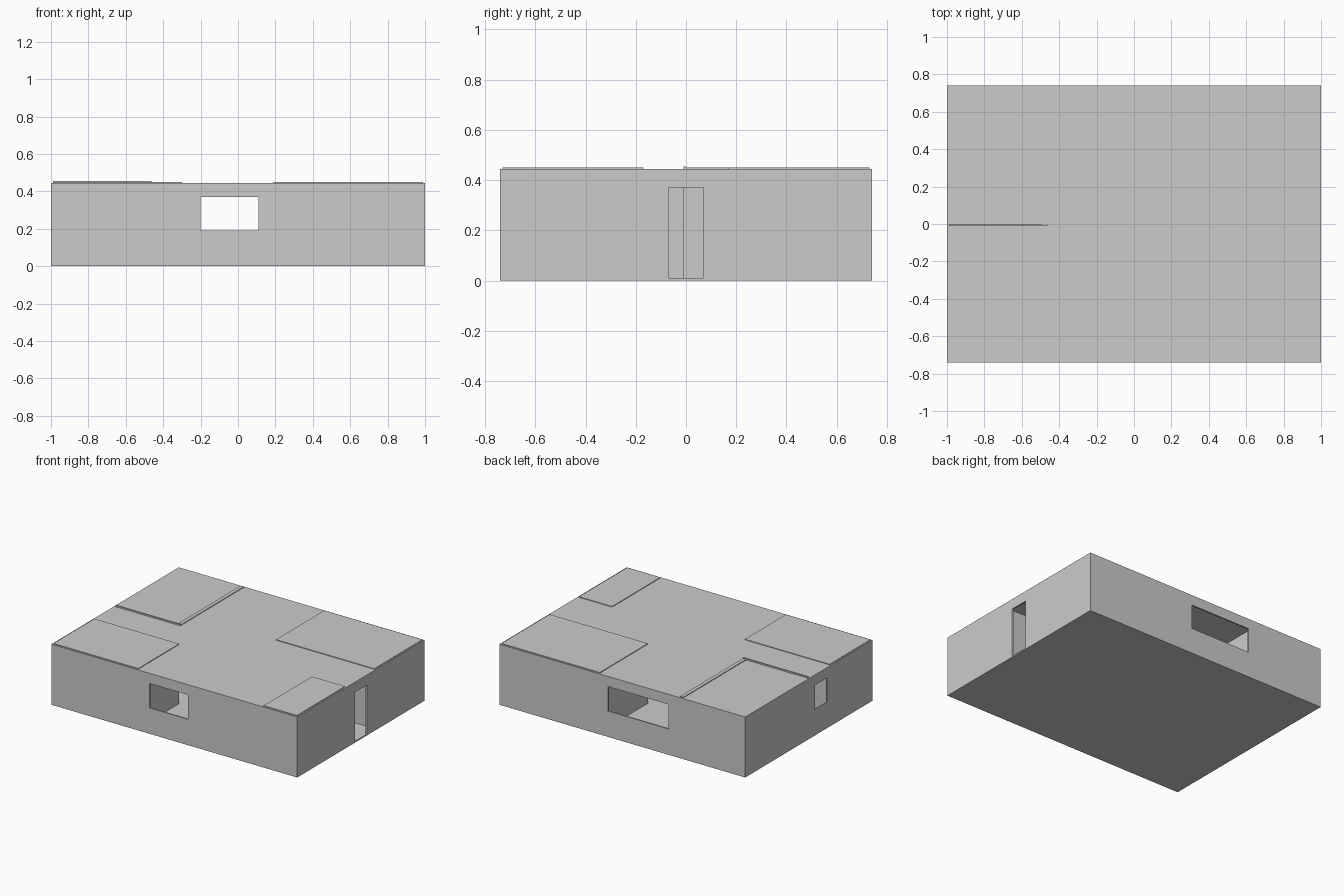
import bpy

if "Cube" in bpy.data.objects:
    bpy.data.objects.remove(bpy.data.objects["Cube"])

T = 0.01                 # shell thickness
X, Y, H = 1.0, 0.74, 0.445


def box(name, x0, x1, y0, y1, z0, z1):
    """Axis-aligned box given by its limits."""
    v = [(x, y, z) for z in (z0, z1) for x, y in ((x0, y0), (x1, y0), (x1, y1), (x0, y1))]
    f = [(3, 2, 1, 0), (4, 5, 6, 7), (0, 1, 5, 4), (1, 2, 6, 5), (2, 3, 7, 6), (3, 0, 4, 7)]
    me = bpy.data.meshes.new(name)
    me.from_pydata(v, [], f)
    ob = bpy.data.objects.new(name, me)
    bpy.context.collection.objects.link(ob)
    return ob


def cut(target, cutter):
    """Subtract a cutter and remove it."""
    m = target.modifiers.new("cut", 'BOOLEAN')
    m.operation, m.solver, m.object = 'DIFFERENCE', 'EXACT', cutter
    bpy.context.view_layer.objects.active = target
    bpy.ops.object.modifier_apply(modifier=m.name)
    bpy.data.objects.remove(cutter)


# Outer shell: floor, walls and flat roof, hollow inside
shell = box("outer_shell", -X, X, -Y, Y, 0, H)
cut(shell, box("cavity", -X + T, X - T, -Y + T, Y - T, T, H - T))

# Window and door openings
P = 0.005
openings = {
    "front_window": (-0.2, 0.11, -Y - P, -Y + T + P, 0.19, 0.37),
    "back_window": (-0.375, 0.115, Y - T - P, Y + P, 0.19, 0.37),
    "left_window": (-X - P, -X + T + P, -0.21, -0.07, 0.19, 0.37),
    "right_door": (X - T - P, X + P, -0.07, 0.07, T, 0.37),
}
for name, lim in openings.items():
    cut(shell, box(name, *lim))

# Closed corner rooms that stand slightly proud of the roof
xi, yi = X - T, Y - T
rooms = {
    "front_left_room": (-xi, -0.3, -yi, -0.255),
    "back_right_room": (0.19, xi, 0.17, yi),
    "front_right_room": (0.72, xi, -yi, -0.17),
}
for name, lim in rooms.items():
    box(name, *lim, T, 0.45)

# Back-left room: two partitions whose tops show above the roof
box("back_left_side_partition", -0.49, -0.463, 0.0, yi, T, 0.45)
box("back_left_front_partition", -xi, -0.463, -0.01, 0.0, T, 0.455)
